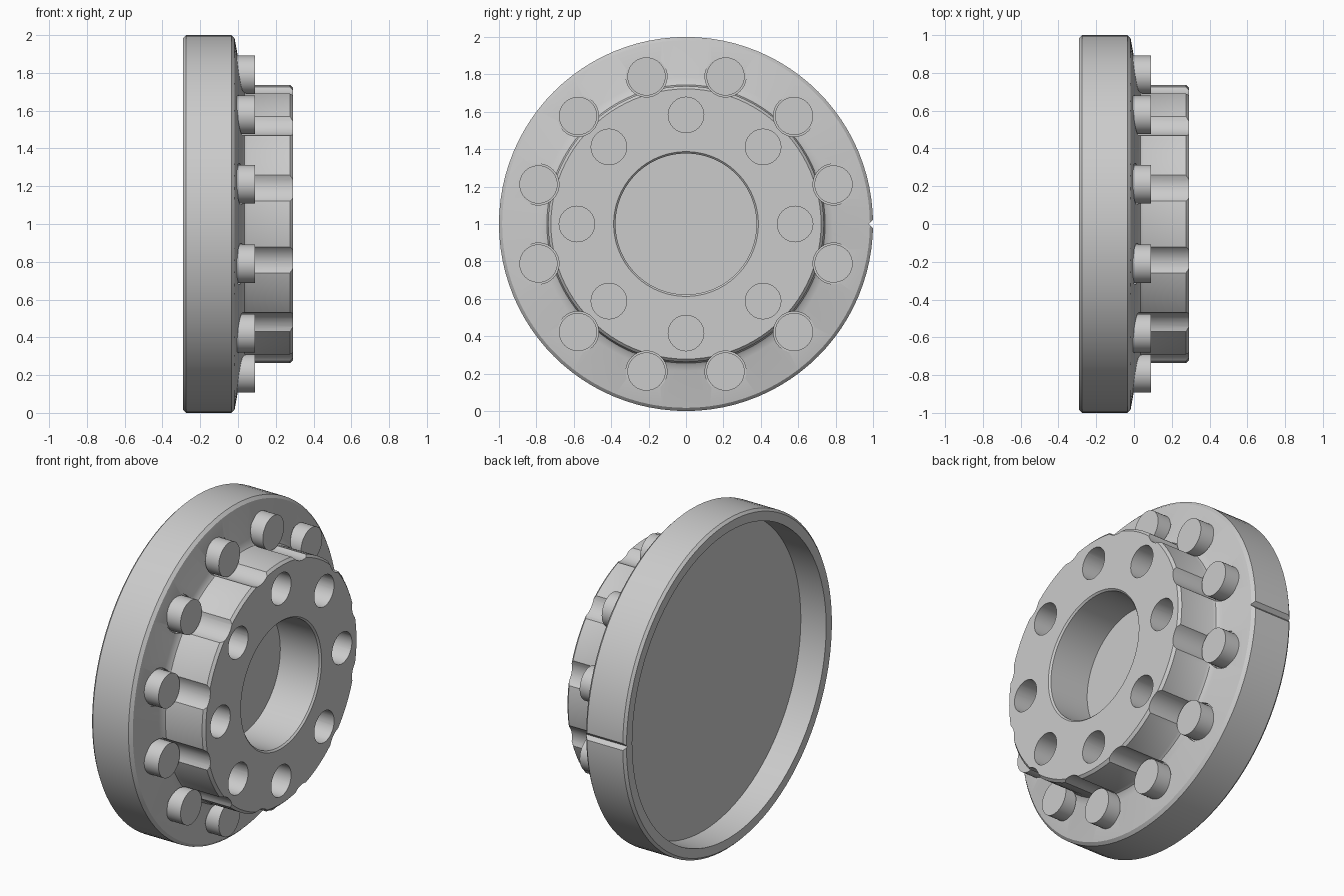
import bpy, bmesh
from math import sin, cos, pi, radians

if "Cube" in bpy.data.objects:
    bpy.data.objects.remove(bpy.data.objects["Cube"])

CZ = 1.0  # height of the wheel axis (runs along x)


def lathe(bm, profile, segs, cy=0.0, cz=CZ):
    """Revolve (x, radius) points around an x-parallel axis through (cy, cz)."""
    rings = []
    for x, r in profile:
        if r == 0:
            rings.append([bm.verts.new((x, cy, cz))])
        else:
            rings.append([bm.verts.new((x, cy + r * cos(2 * pi * i / segs),
                                        cz + r * sin(2 * pi * i / segs))) for i in range(segs)])
    for a, b in zip(rings, rings[1:]):
        for i in range(segs):
            j = (i + 1) % segs
            if len(a) == 1:
                bm.faces.new((a[0], b[i], b[j]))
            elif len(b) == 1:
                bm.faces.new((a[i], a[j], b[0]))
            else:
                bm.faces.new((a[i], a[j], b[j], b[i]))


def cylinder_ring(bm, count, start, dist, r, x0, x1, segs=40):
    """Cylinders spaced evenly on a circle around the axis."""
    for k in range(count):
        a = radians(start) + 2 * pi * k / count
        lathe(bm, [(x0, 0), (x0, r), (x1, r), (x1, 0)], segs,
              dist * cos(a), CZ + dist * sin(a))


def finish(bm, name):
    bmesh.ops.recalc_face_normals(bm, faces=bm.faces)
    mesh = bpy.data.meshes.new(name)
    bm.to_mesh(mesh)
    bm.free()
    obj = bpy.data.objects.new(name, mesh)
    bpy.context.collection.objects.link(obj)
    return obj


def smooth(obj):
    bpy.ops.object.select_all(action='DESELECT')
    obj.select_set(True)
    bpy.context.view_layer.objects.active = obj
    bpy.ops.object.shade_smooth_by_angle(angle=radians(25))


# flanged body: back recess, rim, sloped face, fillet, hub, blind bore
bm = bmesh.new()
lathe(bm, [(-0.12, 0), (-0.12, 0.93), (-0.29, 0.93), (-0.29, 0.985), (-0.275, 1.0),
           (-0.035, 1.0), (-0.018, 0.983), (0.018, 0.785), (0.024, 0.76), (0.034, 0.744),
           (0.05, 0.737), (0.275, 0.737), (0.29, 0.722), (0.29, 0.387), (0.28, 0.377),
           (0.02, 0.377), (0.02, 0)], 96)
body = finish(bm, "flanged_hub")

# cutter: pin pockets / hub scallops, face holes and the rim notch
bm = bmesh.new()
cylinder_ring(bm, 12, 15, 0.817, 0.11, 0.0, 0.35)
cylinder_ring(bm, 8, 0, 0.583, 0.095, 0.02, 0.35)
lathe(bm, [(-0.35, 0), (-0.35, 0.05), (0.05, 0.05), (0.05, 0)], 4, 1.028, CZ)
cutter = finish(bm, "hub_cutter")
cutter.hide_render = True

mod = body.modifiers.new("cuts", 'BOOLEAN')
mod.operation = 'DIFFERENCE'
mod.solver = 'EXACT'
mod.object = cutter
bpy.context.view_layer.objects.active = body
bpy.ops.object.modifier_apply(modifier=mod.name)
bpy.data.objects.remove(cutter)
smooth(body)

# ring of twelve round pins
bm = bmesh.new()
cylinder_ring(bm, 12, 15, 0.817, 0.102, -0.03, 0.09)
smooth(finish(bm, "pins"))
